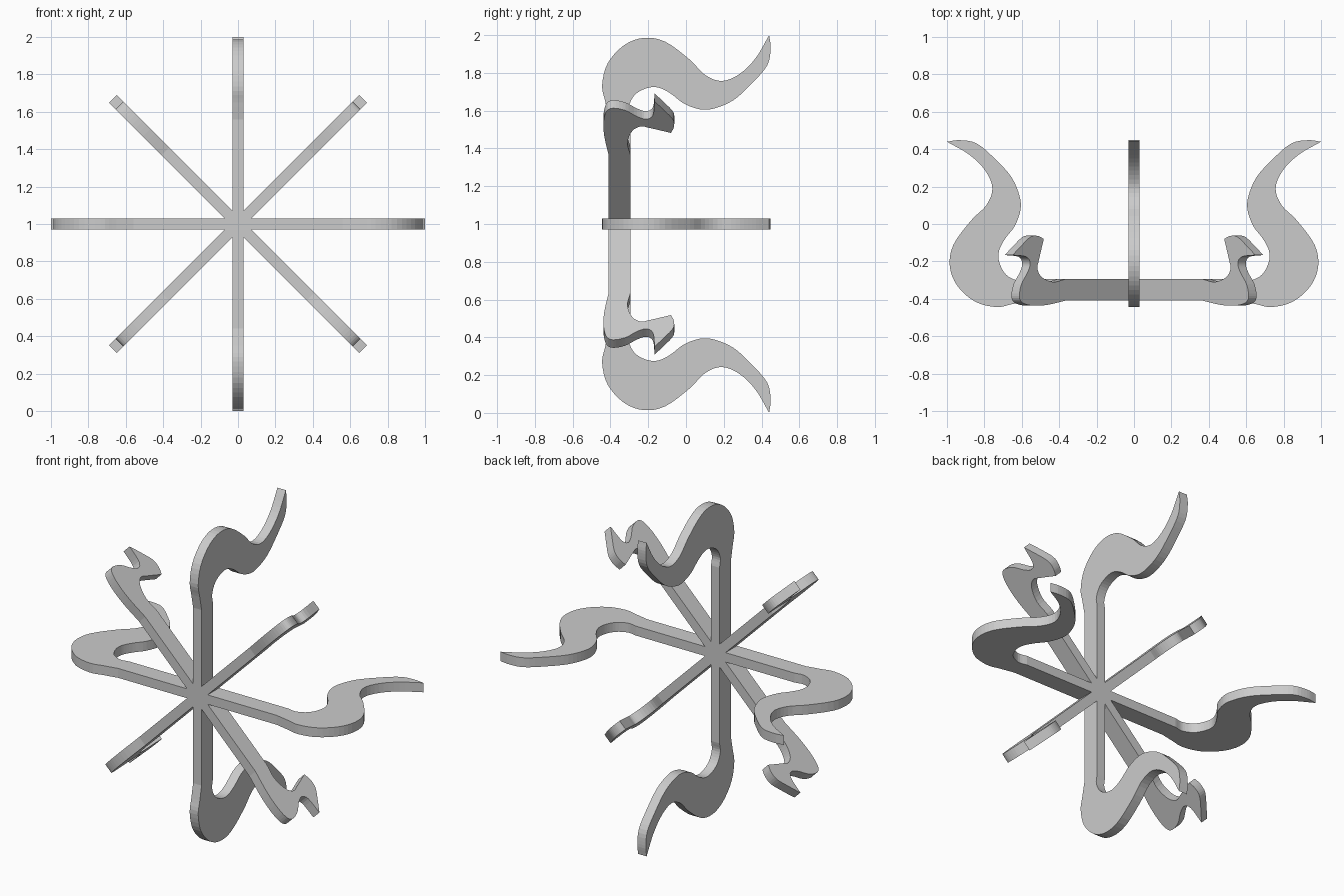
import bpy, bmesh, math
from mathutils import Vector

if "Cube" in bpy.data.objects:
    bpy.data.objects.remove(bpy.data.objects["Cube"])

HALF = 0.03                                   # half thickness of every arm
HUB = HALF / math.tan(math.radians(22.5))     # radius where neighbouring arms meet
FRONT, BACK = -0.41, -0.295


def smooth_run(pts, steps=4):
    """Catmull-Rom curve through the points, ends kept sharp."""
    p = [Vector(q) for q in pts]
    p = [2 * p[0] - p[1]] + p + [2 * p[-1] - p[-2]]
    out = []
    for i in range(1, len(p) - 2):
        a, b, c, d = p[i - 1:i + 3]
        for k in range(steps):
            t = k / steps
            out.append(0.5 * (2 * b + (c - a) * t + (2 * a - 5 * b + 4 * c - d) * t * t
                              + (3 * b - a - 3 * c + d) * t ** 3))
    out.append(p[-2])
    return out


def outline(runs):
    pts = [Vector((HUB, FRONT))]
    for run in runs:
        for q in smooth_run(run):
            if (q - pts[-1]).length > 1e-4:
                pts.append(q)
    return pts + [Vector((HUB, BACK))]


def finish(bm, name):
    bmesh.ops.recalc_face_normals(bm, faces=bm.faces)
    me = bpy.data.meshes.new(name)
    bm.to_mesh(me)
    bm.free()
    ob = bpy.data.objects.new(name, me)
    bpy.context.collection.objects.link(ob)
    ob.location.z = 1
    return ob


def arm(name, pts, angle):
    """Flat plate with a (radius, y) outline, open where it joins the hub."""
    bm = bmesh.new()
    lo = [bm.verts.new((p.x, p.y, -HALF)) for p in pts]
    hi = [bm.verts.new((p.x, p.y, HALF)) for p in pts]
    bm.faces.new(lo[::-1])
    bm.faces.new(hi)
    for i in range(len(pts) - 1):
        bm.faces.new((lo[i], lo[i + 1], hi[i + 1], hi[i]))
    finish(bm, name).rotation_euler.y = angle


# Outlines as (radius, y): front edge out to the tip, then back along the inside
large = outline([
    [(0.56, -0.41), (0.65, -0.428), (0.735, -0.444), (0.85, -0.415), (0.945, -0.33),
     (0.985, -0.225), (0.965, -0.11), (0.87, 0.02), (0.79, 0.10), (0.757, 0.19),
     (0.795, 0.285), (0.88, 0.37), (1.0, 0.44)],
    [(1.0, 0.44), (0.93, 0.448), (0.84, 0.43), (0.74, 0.345), (0.655, 0.25),
     (0.612, 0.15), (0.607, 0.075), (0.637, -0.01), (0.69, -0.08), (0.722, -0.145),
     (0.72, -0.205), (0.685, -0.27), (0.62, -0.303), (0.56, -0.295)],
])
small = outline([
    [(0.55, -0.41), (0.69, -0.433), (0.80, -0.436), (0.875, -0.42), (0.897, -0.385),
     (0.88, -0.32), (0.835, -0.26), (0.815, -0.21), (0.845, -0.175), (0.947, -0.166)],
    [(0.947, -0.166), (0.88, -0.115), (0.81, -0.068), (0.755, -0.064), (0.712, -0.08)],
    [(0.712, -0.08), (0.748, -0.19), (0.76, -0.24), (0.725, -0.285), (0.64, -0.31),
     (0.55, -0.295)],
])

# Eight arms, large and small alternating
for i in range(8):
    kind, pts = (("large_hooked_arm", large), ("small_hooked_arm", small))[i % 2]
    arm(f"{kind}_{i // 2 + 1}", pts, i * math.pi / 4)

# Hub: front and back octagons that close the gap between the arms
bm = bmesh.new()
r = math.hypot(HUB, HALF)
angles = [math.radians(22.5 + 45 * k) for k in range(8)]
rings = [[bm.verts.new((r * math.cos(a), y, r * math.sin(a))) for a in angles]
         for y in (FRONT, BACK)]
bm.faces.new(rings[0])
bm.faces.new(rings[1][::-1])
me = bpy.data.meshes.new("hub")
bm.to_mesh(me)
bm.free()
hub = bpy.data.objects.new("hub", me)
hub.location.z = 1
bpy.context.collection.objects.link(hub)
